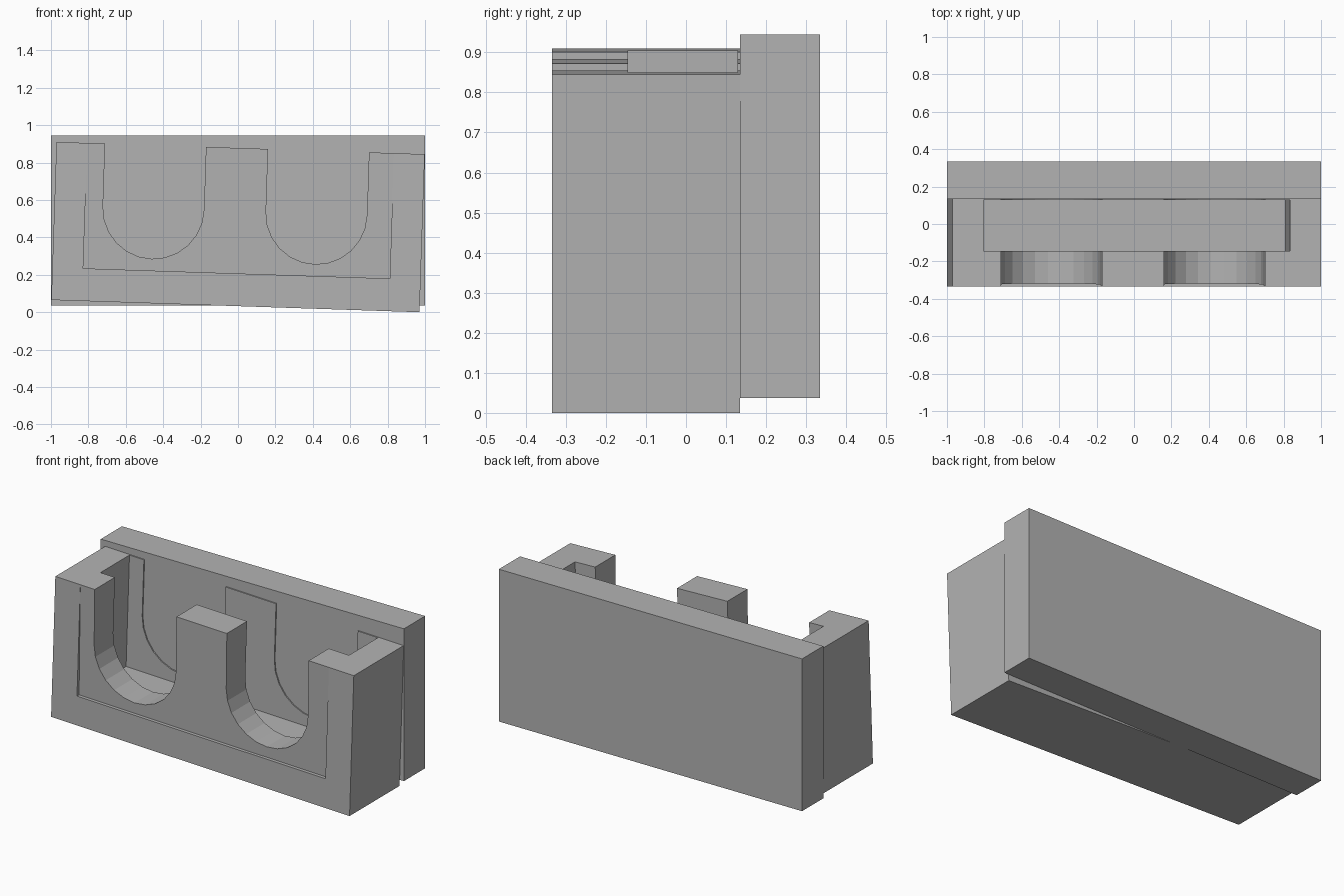
import bpy
import bmesh
import math

cube = bpy.data.objects.get("Cube")
if cube:
    bpy.data.objects.remove(cube, do_unlink=True)

grey = bpy.data.materials.new("plain_grey")
grey.use_nodes = True
grey.diffuse_color = (0.45, 0.45, 0.45, 1)
grey.node_tree.nodes["Principled BSDF"].inputs["Base Color"].default_value = grey.diffuse_color

TILT = math.radians(1.9)      # the tray leans slightly against the back board
CENTRE_Z = 0.455
HALF_W, HALF_H = 0.985, 0.4225
CAVITY_W, FLOOR = 0.82, -0.248
FRONT, BACK = -0.335, 0.135


def extrude_profile(name, outline, y0, y1, lean=0.0):
    """Extrude an x-z outline from y0 to y1; lean moves the front edge back toward the base."""
    bm = bmesh.new()
    base = min(z for x, z in outline)
    height = max(z for x, z in outline) - base
    front = [bm.verts.new((x, y0 + lean * (1 - (z - base) / height), z)) for x, z in outline]
    back = [bm.verts.new((x, y1, z)) for x, z in outline]
    bm.faces.new(front)
    bm.faces.new(back[::-1])
    for i in range(len(outline)):
        j = (i + 1) % len(outline)
        bm.faces.new((front[j], front[i], back[i], back[j]))
    bmesh.ops.recalc_face_normals(bm, faces=bm.faces)
    mesh = bpy.data.meshes.new(name)
    bm.to_mesh(mesh)
    bm.free()
    mesh.materials.append(grey)
    obj = bpy.data.objects.new(name, mesh)
    bpy.context.collection.objects.link(obj)
    return obj


def notch(cx, radius=0.27, cz=0.085, steps=12):
    """Round-bottomed slot, listed from its right lip to its left lip."""
    arc = [(cx + radius * math.cos(math.pi * i / steps),
            cz - radius * math.sin(math.pi * i / steps)) for i in range(steps + 1)]
    return [(cx + radius, HALF_H)] + arc + [(cx - radius, HALF_H)]


# Outer tray: floor and two side walls
tray_outline = [(-HALF_W, -HALF_H), (HALF_W, -HALF_H), (HALF_W, HALF_H), (CAVITY_W, HALF_H),
                (CAVITY_W, FLOOR), (-CAVITY_W, FLOOR), (-CAVITY_W, HALF_H), (-HALF_W, HALF_H)]
tray = extrude_profile("tray_frame", tray_outline, FRONT, BACK)

# Front panel and thin rear plate, both with two round-bottomed slots
slotted = ([(-CAVITY_W, FLOOR), (CAVITY_W, FLOOR), (CAVITY_W, HALF_H)]
           + notch(0.417) + notch(-0.455) + [(-CAVITY_W, HALF_H)])
front_panel = extrude_profile("front_slotted_panel", slotted, FRONT, -0.145, lean=0.02)
rear_plate = extrude_profile("rear_slotted_plate", slotted, 0.128, BACK)

for part in (tray, front_panel, rear_plate):
    part.location.z = CENTRE_Z
    part.rotation_euler.y = TILT

# Upright back board
extrude_profile("back_board", [(-1, 0.037), (1, 0.037), (1, 0.945), (-1, 0.945)], BACK, 0.335)
